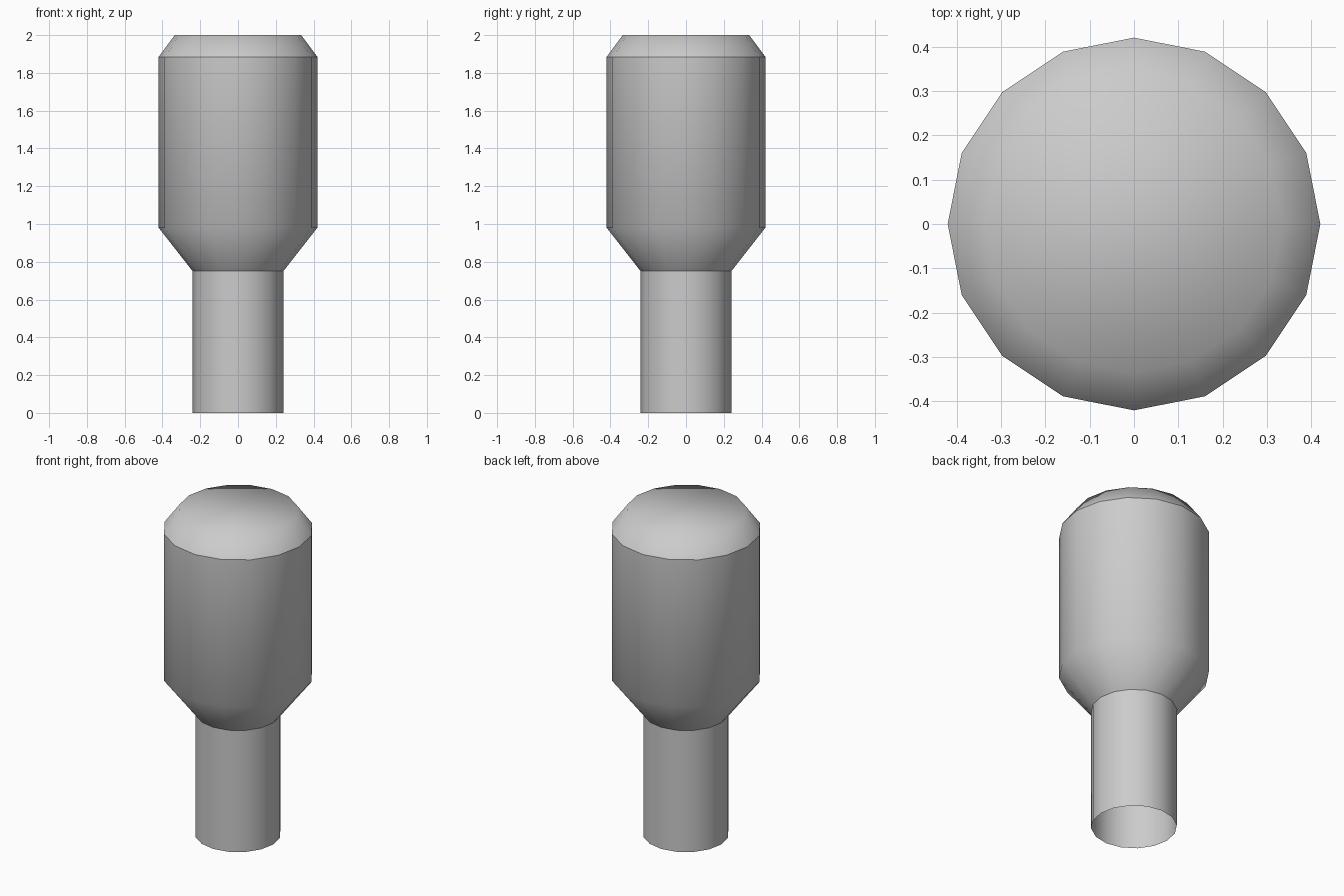
import bpy, bmesh
from math import cos, sin, tau

if "Cube" in bpy.data.objects:
    bpy.data.objects.remove(bpy.data.objects["Cube"])

SIDES = 16


def lathe(name, profile, close_top=False):
    """Smooth 16-sided surface of revolution from (radius, z) points."""
    bm = bmesh.new()
    rings = [[bm.verts.new((r * cos(tau * i / SIDES), r * sin(tau * i / SIDES), z))
              for i in range(SIDES)] for r, z in profile]
    for low, high in zip(rings, rings[1:]):
        for i in range(SIDES):
            j = (i + 1) % SIDES
            bm.faces.new((low[i], low[j], high[j], high[i]))
    if close_top:
        bm.faces.new(rings[-1])
    for face in bm.faces:
        face.smooth = True
    mesh = bpy.data.meshes.new(name)
    bm.to_mesh(mesh)
    bm.free()
    obj = bpy.data.objects.new(name, mesh)
    bpy.context.collection.objects.link(obj)
    return obj


# Narrow neck, open at the bottom
lathe("neck", [(0.24, 0.0), (0.24, 0.75)])
# Wide body with its tapered shoulder
lathe("body", [(0.24, 0.75), (0.42, 0.98), (0.42, 1.885)])
# Bevelled cap, shaded smoothly across its flat top
lathe("cap", [(0.42, 1.885), (0.335, 2.0)], close_top=True)
